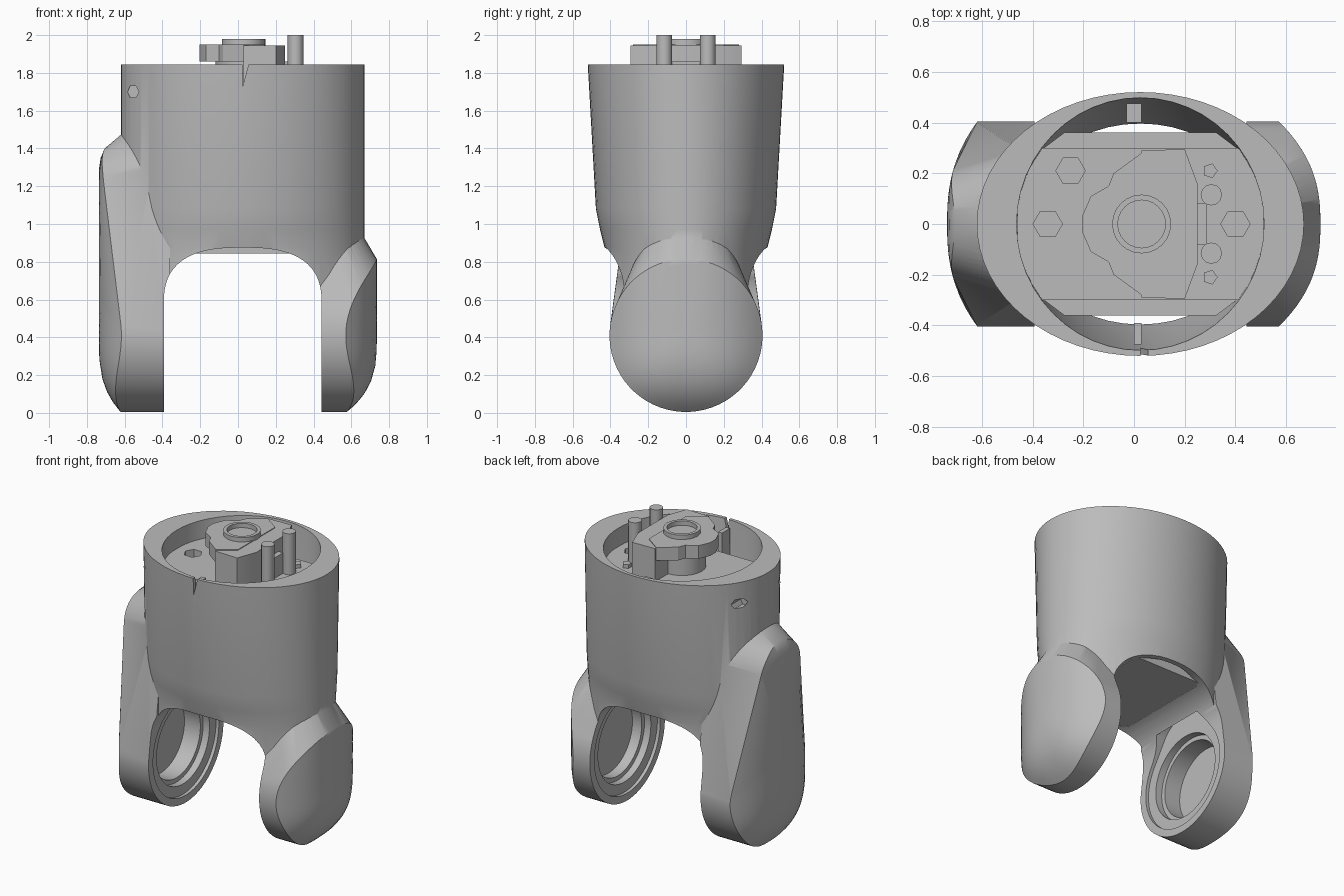
import bpy, bmesh, math

if "Cube" in bpy.data.objects:
    bpy.data.objects.remove(bpy.data.objects["Cube"], do_unlink=True)

CX = 0.025          # axis of the elliptical body
grey = bpy.data.materials.new("plain grey")
grey.use_nodes = True
COL = (0.5, 0.5, 0.5, 1)
grey.diffuse_color = COL
grey.node_tree.nodes["Principled BSDF"].inputs["Base Color"].default_value = COL


def loft(name, rings):
    """Closed solid through rings of equal point count."""
    bm = bmesh.new()
    vs = [[bm.verts.new(p) for p in r] for r in rings]
    n = len(rings[0])
    for a, b in zip(vs, vs[1:]):
        for i in range(n):
            j = (i + 1) % n
            bm.faces.new((a[i], a[j], b[j], b[i]))
    bm.faces.new(vs[0])
    bm.faces.new(vs[-1])
    bmesh.ops.recalc_face_normals(bm, faces=bm.faces)
    me = bpy.data.meshes.new(name)
    bm.to_mesh(me)
    bm.free()
    me.materials.append(grey)
    ob = bpy.data.objects.new(name, me)
    bpy.context.collection.objects.link(ob)
    return ob


def boolean(target, tool, op='DIFFERENCE'):
    m = target.modifiers.new("bool", 'BOOLEAN')
    m.operation, m.object, m.solver = op, tool, 'EXACT'
    bpy.context.view_layer.objects.active = target
    bpy.ops.object.modifier_apply(modifier=m.name)
    bpy.data.objects.remove(tool, do_unlink=True)


def ellipse(cx, cy, rx, ry, z, n=64):
    return [(cx + rx * math.cos(2 * math.pi * i / n),
             cy + ry * math.sin(2 * math.pi * i / n), z) for i in range(n)]


def cyl(name, x, y, r, z0, z1, n=24):
    return loft(name, [ellipse(x, y, r, r, z, n) for z in (z0, z1)])


def prism_z(name, pts, z0, z1):
    return loft(name, [[(x, y, z) for x, y in pts] for z in (z0, z1)])


def box(name, x0, x1, y0, y1, z0, z1):
    return prism_z(name, [(x0, y0), (x1, y0), (x1, y1), (x0, y1)], z0, z1)


def capsule(z1, r1, z2, r2, n=64):
    """Outline in (y, z) around a lower and an upper circle."""
    tangent = (r1 - r2) / (z2 - z1)
    out = []
    for i in range(n):
        a = 2 * math.pi * (i + 0.5) / n
        z, r = (z2, r2) if math.sin(a) > tangent else (z1, r1)
        out.append((r * math.cos(a), z + r * math.sin(a)))
    return out


def prism_x(name, outline, x0, x1):
    return loft(name, [[(x, y, z) for y, z in outline] for x in (x0, x1)])


def arm(name, side, x_in, x_out, drop, face, base, top):
    """Fork arm: domed outer face whose sides slope back onto the housing."""
    def xs(y, z):
        d = (abs(y) / 0.405) ** 2.5
        d += max(0, (0.41 - z) / 0.41) ** 3.2
        d += max(0, (z - top) / 0.28) ** 4
        return x_out - drop * min(d, 1)

    def root(f, y):
        on_body = side * CX + 0.645 * math.sqrt(1 - (y / 0.48) ** 2) - 0.02
        return max(x_in + 0.02, min(xs(*f) - 0.03, on_body))

    zc = 0.41 if top > 2 else 0.7
    rings = [[(side * x_in, y, z) for y, z in base],
             [(side * root(f, y), y, z) for f, (y, z) in zip(face, base)]]
    for s in (1, 0.93, 0.85, 0.75, 0.6, 0.4, 0.2, 0.03):
        r = [(y * s, zc + (z - zc) * s) for y, z in face]
        rings.append([(side * xs(y, z), y, z) for y, z in r])
    return loft(name, rings)


# Elliptical main housing with both fork arms joined on
body = loft("fork_housing", [ellipse(CX, 0, 0.645, ry, z) for z, ry in
            ((0.41, 0.42), (0.87, 0.43), (0.97, 0.455), (1.08, 0.477), (1.845, 0.52))])
boolean(body, arm("tall_arm", -1, 0.36, 0.737, 0.12, capsule(0.41, 0.405, 1.18, 0.22),
                  capsule(0.41, 0.405, 1.19, 0.30), 1.2), 'UNION')
boolean(body, arm("short_arm", 1, 0.42, 0.735, 0.165, capsule(0.41, 0.405, 0.56, 0.25),
                  capsule(0.41, 0.405, 0.65, 0.31), 9), 'UNION')

# Arched gap between the arms
arch = [(CX - 0.418, -0.2), (CX + 0.418, -0.2)]
for i in range(33):
    a = math.pi * i / 32
    c, s = math.cos(a), math.sin(a)
    arch.append((CX + 0.418 * math.copysign(abs(c) ** 0.75, c), 0.57 + 0.305 * max(s, 0) ** 0.75))
boolean(body, loft("arch_cut", [[(x, y, z) for x, z in arch] for y in (-1, 1)]))

# Hollow interior, open at the top
boolean(body, loft("cavity_cut", [ellipse(CX, 0, 0.488, ry, z, 48) for z, ry in
        ((0.84, 0.39), (0.87, 0.395), (1.08, 0.44), (1.845, 0.498), (1.95, 0.5))]))

# Recessed bearing seats on the inner arm faces
for side, x, deep in ((-1, 0.393, 0.19), (1, 0.443, 0.14)):
    boolean(body, prism_x("seat_cut", capsule(0.41, 0.355, 0.62, 0.24),
                          side * (x - 0.05), side * (x + 0.022)))
    boolean(body, prism_x("bore_cut", capsule(0.41, 0.285, 0.5, 0.1),
                          side * (x - 0.05), side * (x + 0.07)))
    boolean(body, prism_x("inner_bore_cut", capsule(0.41, 0.255, 0.5, 0.1),
                          side * (x - 0.05), side * (x + deep)))

# Small set-screw holes and the rim notch
for sy in (-1, 1):
    hole = [(-0.555 + 0.03 * math.cos(math.pi * i / 3),
             1.70 + 0.035 * math.sin(math.pi * i / 3)) for i in range(6)]
    boolean(body, loft("screw_hole_cut", [[(x, y, z) for x, z in hole]
                                          for y in (sy * 0.16, sy * 0.6)]))
boolean(body, loft("notch_cut", [[(0.025, y, 1.73), (0.06, y, 1.86), (0.025, y, 1.86)]
                                 for y in (-0.6, -0.45)]))

# Inner deck with hexagonal screw recesses, on a core that fills the housing
deck = box("inner_deck", CX - 0.485, CX + 0.485, -0.30, 0.30, 1.58, 1.72)
for x, y in ((-0.25, 0.21), (-0.34, 0.0), (0.40, 0.0)):
    boolean(deck, cyl("recess_cut", x, y, 0.058, 1.65, 1.8, 6))
core = prism_z("inner_core", [(CX + sx * x, sy * y) for sx, sy, x, y in (
    (-1, -1, 0.30, 0.36), (1, -1, 0.30, 0.36), (1, -1, 0.46, 0.24), (1, 1, 0.46, 0.24),
    (1, 1, 0.30, 0.36), (-1, 1, 0.30, 0.36), (-1, 1, 0.46, 0.24), (-1, -1, 0.46, 0.24))],
    0.845, 1.60)

# Internal ribs at front and back
ribs = [box("back_rib", -0.03, 0.03, 0.40, 0.475, 1.15, 1.80),
        box("front_rib", 0.0, 0.03, -0.475, -0.39, 1.15, 1.80)]

# Hub on the deck: block, overhanging disc, ring
half = [(0.03, 0.29), (0.20, 0.295), (0.25, 0.16)]
block = prism_z("hub_block", half + [(x, -y) for x, y in reversed(half)], 1.70, 1.945)
disc_pts = [(0.03, 0.28), (-0.08, 0.20), (-0.10, 0.15), (-0.17, 0.11), (-0.205, 0.03)]
disc = prism_z("hub_disc", disc_pts + [(x, -y) for x, y in reversed(disc_pts)]
               + [(0.14, -0.2), (0.14, 0.2)], 1.86, 1.95)
neck = cyl("hub_neck", 0.03, 0, 0.15, 1.70, 1.90)
ring = cyl("hub_ring", 0.03, 0, 0.116, 1.93, 1.98)
boolean(ring, cyl("ring_bore_cut", 0.03, 0, 0.094, 1.90, 2.1))

# Twin posts and small pads beside the hub
extras = []
for sy, side in ((1, "left"), (-1, "right")):
    extras.append(cyl("post_" + side, 0.305, sy * 0.115, 0.042, 1.70, 2.0, 12))
    extras.append(cyl("pad_" + side, 0.30, sy * 0.21, 0.03, 1.70, 1.745, 5))
extras.append(box("clip_plate", 0.245, 0.285, -0.08, 0.08, 1.70, 1.86))

for ob in [body, deck, core, block, disc, neck, ring] + ribs + extras:
    bpy.ops.object.select_all(action='DESELECT')
    ob.select_set(True)
    bpy.context.view_layer.objects.active = ob
    bpy.ops.object.shade_smooth_by_angle(angle=math.radians(32))
